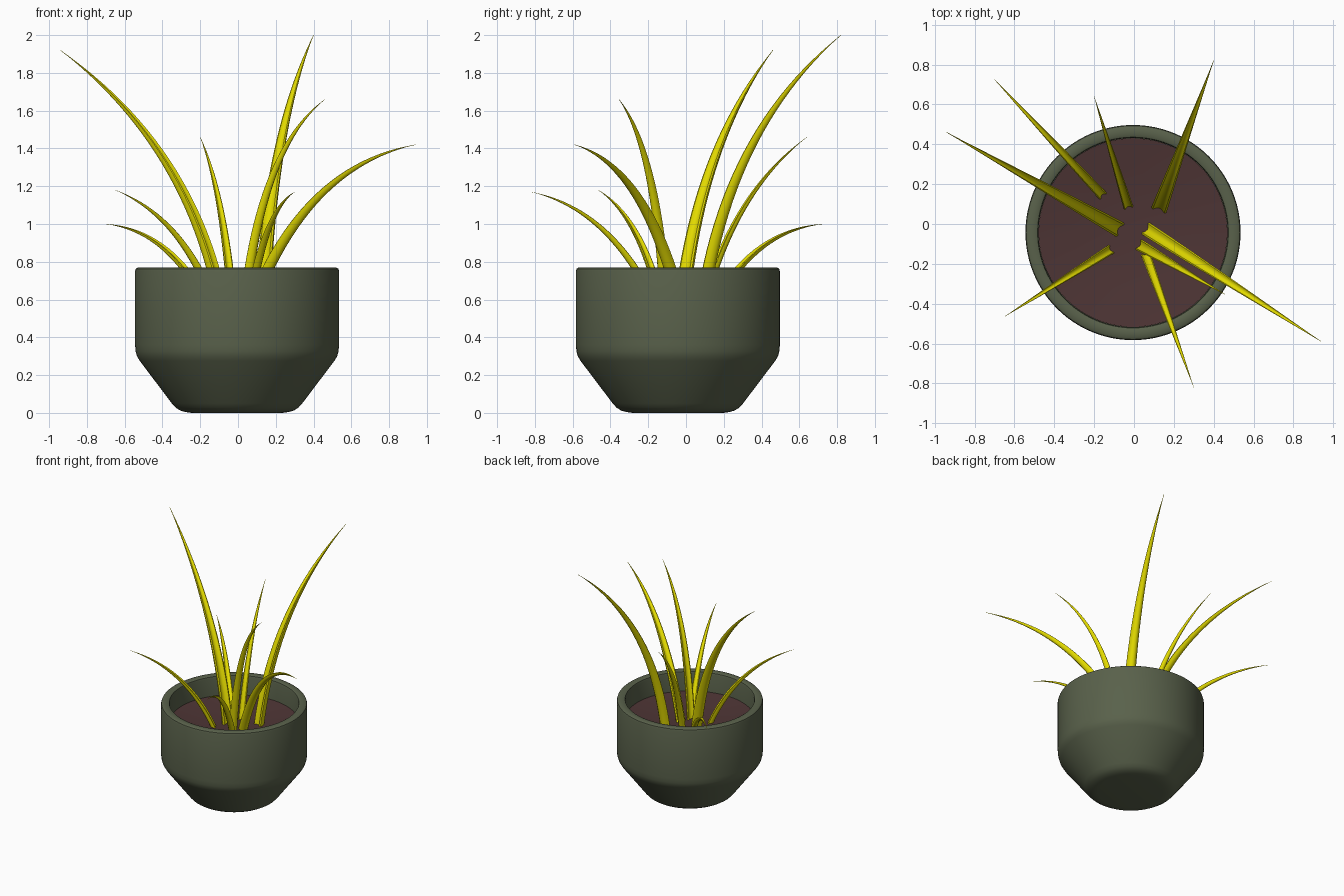
import bpy, math
from mathutils import Vector

if "Cube" in bpy.data.objects:
    bpy.data.objects.remove(bpy.data.objects["Cube"])

CX, CY, BASE_Z = -0.005, -0.043, 0.56


def material(name, rgb):
    m = bpy.data.materials.new(name)
    m.diffuse_color = (*rgb, 1)
    m.use_nodes = True
    m.node_tree.nodes["Principled BSDF"].inputs["Base Color"].default_value = m.diffuse_color
    return m


def make_object(name, verts, faces, mat, angle=40):
    me = bpy.data.meshes.new(name)
    me.from_pydata(verts, [], faces)
    ob = bpy.data.objects.new(name, me)
    bpy.context.collection.objects.link(ob)
    me.materials.append(mat)
    bpy.ops.object.select_all(action='DESELECT')
    ob.select_set(True)
    bpy.context.view_layer.objects.active = ob
    bpy.ops.object.mode_set(mode='EDIT')
    bpy.ops.mesh.select_all(action='SELECT')
    bpy.ops.mesh.normals_make_consistent(inside=False)
    bpy.ops.object.mode_set(mode='OBJECT')
    bpy.ops.object.shade_smooth_by_angle(angle=math.radians(angle))
    return ob


def bridge(rings, n):
    return [(r * n + i, r * n + (i + 1) % n, (r + 1) * n + (i + 1) % n, (r + 1) * n + i)
            for r in range(rings - 1) for i in range(n)]


def lathe(name, profile, mat, n=96):
    verts = [(CX + r * math.cos(2 * math.pi * i / n), CY + r * math.sin(2 * math.pi * i / n), z)
             for r, z in profile for i in range(n)]
    faces = bridge(len(profile), n)
    faces += [tuple(reversed(range(n))), tuple(range(len(verts) - n, len(verts)))]
    return make_object(name, verts, faces, mat)


# Pot: tapered foot, straight wall, rounded rim and hollow inside
pot_mat = material("pot_green", (0.10, 0.12, 0.07))
lathe("pot", [(0.24, 0.0), (0.27, 0.004), (0.30, 0.012), (0.325, 0.028), (0.345, 0.05),
              (0.515, 0.275), (0.53, 0.30), (0.537, 0.325), (0.54, 0.36), (0.54, 0.75),
              (0.536, 0.763), (0.525, 0.77), (0.49, 0.77), (0.479, 0.765), (0.475, 0.752),
              (0.475, 0.53)], pot_mat)

# Soil, slightly dished towards the middle
lathe("soil", [(0.474, 0.54), (0.474, 0.61), (0.30, 0.585), (0.12, 0.57)],
      material("soil_brown", (0.075, 0.035, 0.035)))

# Leaves: thick channelled section swept along an arching, tapering path
SECTION = [(-0.5, 0.22), (-0.47, -0.06), (-0.30, -0.33), (0, -0.46), (0.30, -0.33), (0.47, -0.06),
           (0.5, 0.22), (0.38, 0.30), (0.2, 0.16), (0, 0.1), (-0.2, 0.16), (-0.38, 0.30)]


def leaf(name, base, tip, cs, cz, width, mat, steps=24):
    p0 = Vector((*base, BASE_Z))
    p2 = Vector(tip)
    p1 = p0.lerp(p2, cs)
    p1.z = cz
    out = Vector((p2.x - p0.x, p2.y - p0.y, 0)).normalized()
    side = Vector((-out.y, out.x, 0))
    verts = []
    for k in range(steps + 1):
        t = k / steps
        p = p0 * (1 - t) ** 2 + p1 * 2 * t * (1 - t) + p2 * t * t
        tangent = ((p1 - p0) * (1 - t) + (p2 - p1) * t).normalized()
        normal = tangent.cross(side)          # faces the plant's centre
        if normal.dot(out) > 0:
            normal = -normal
        w = width * max(1 - t ** 1.6, 0.03)
        verts += [p + side * u * w + normal * v * w for u, v in SECTION]
    n = len(SECTION)
    faces = bridge(steps + 1, n)
    faces += [tuple(reversed(range(n))), tuple(range(steps * n, steps * n + n))]
    make_object(name, verts, faces, mat, 50)


leaf_mat = material("leaf_yellow", (0.76, 0.70, 0.0))
LEAVES = [  # base, tip, control fraction, control height, width
    ((-0.085, -0.02), (-0.94, 0.46, 1.92), 0.19, 1.41, 0.080),
    ((0.13, 0.085), (0.40, 0.82, 2.00), 0.17, 1.49, 0.080),
    ((0.07, -0.03), (0.94, -0.59, 1.42), 0.33, 1.31, 0.070),
    ((0.035, -0.11), (0.46, -0.355, 1.66), 0.20, 1.40, 0.060),
    ((-0.03, 0.09), (-0.20, 0.64, 1.46), 0.29, 1.17, 0.049),
    ((-0.155, 0.14), (-0.70, 0.725, 1.00), 0.38, 0.97, 0.049),
    ((-0.12, -0.13), (-0.65, -0.465, 1.18), 0.33, 1.04, 0.049),
    ((0.06, -0.155), (0.30, -0.82, 1.17), 0.36, 1.08, 0.047),
]
for i, args in enumerate(LEAVES):
    leaf(f"leaf_{i + 1}", *args, leaf_mat)
